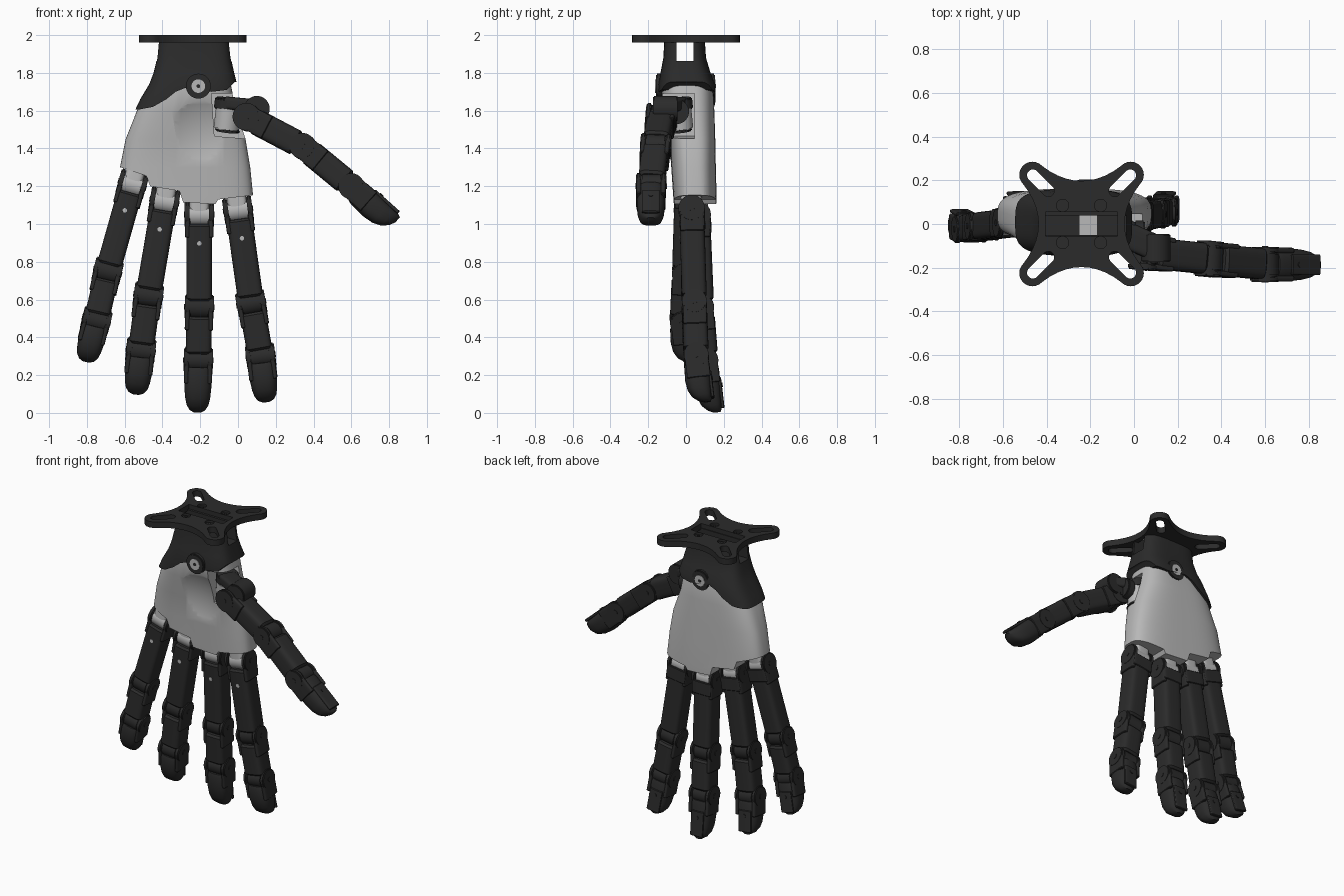
import bpy, bmesh
from math import cos, sin, pi, radians
from mathutils import Matrix, Vector

cube = bpy.data.objects.get("Cube")
if cube:
    bpy.data.objects.remove(cube)


def make_material(name, value):
    material = bpy.data.materials.new(name)
    material.use_nodes = True
    colour = (value, value, value, 1)
    material.diffuse_color = colour
    shader = next(n for n in material.node_tree.nodes if n.type == 'BSDF_PRINCIPLED')
    shader.inputs["Base Color"].default_value = colour
    return material


DARK = make_material("charcoal plastic", 0.024)
LIGHT = make_material("light grey shell", 0.48)
made = []


def finish(name, bm, material, matrix=None):
    if matrix:
        bm.transform(matrix)
    bmesh.ops.recalc_face_normals(bm, faces=bm.faces[:])
    mesh = bpy.data.meshes.new(name)
    bm.to_mesh(mesh)
    bm.free()
    mesh.materials.append(material)
    obj = bpy.data.objects.new(name, mesh)
    bpy.context.collection.objects.link(obj)
    made.append(obj)
    return obj


def loft(name, sections, material, matrix=None, power=3.0, count=32):
    """Rounded-rectangle sections: (height, u min, u max, v min, v max)."""
    bm = bmesh.new()
    rings = []
    for height, u0, u1, v0, v1 in sections:
        ring = []
        for i in range(count):
            angle = 2 * pi * (i + 0.5) / count
            c, s = cos(angle), sin(angle)
            u = abs(c) ** (2 / power) * (1 if c > 0 else -1)
            v = abs(s) ** (2 / power) * (1 if s > 0 else -1)
            ring.append(bm.verts.new(((u0 + u1 + u * (u1 - u0)) / 2,
                                      (v0 + v1 + v * (v1 - v0)) / 2, height)))
        rings.append(ring)
    for low, high in zip(rings, rings[1:]):
        for i in range(count):
            j = (i + 1) % count
            bm.faces.new((low[i], low[j], high[j], high[i]))
    bm.faces.new(rings[0])
    bm.faces.new(rings[-1])
    return finish(name, bm, material, matrix)


def block(name, start, end, half_u, half_v, material, matrix=None, edge=0.012):
    """Softened bar running along local z."""
    u, v = half_u - edge, half_v - edge
    return loft(name, [(start, -u, u, -v, v),
                       (start + edge, -half_u, half_u, -half_v, half_v),
                       (end - edge, -half_u, half_u, -half_v, half_v),
                       (end, -u, u, -v, v)], material, matrix, 4.5)


def disc(name, centre, axis, radius, length, material, matrix=None, bevel=0.006):
    bm = bmesh.new()
    bmesh.ops.create_cone(bm, cap_ends=True, segments=32, radius1=radius,
                          radius2=radius, depth=length)
    if bevel:
        rims = [e for e in bm.edges if abs(e.verts[0].co.z - e.verts[1].co.z) < 1e-5]
        bmesh.ops.bevel(bm, geom=rims, offset=bevel, segments=2, affect='EDGES')
    turn = Vector((0, 0, 1)).rotation_difference(Vector(axis)).to_matrix().to_4x4()
    place = Matrix.Translation(centre) @ turn
    return finish(name, bm, material, matrix @ place if matrix else place)


def prism(name, outline, low, high, material, upright=False):
    """Outline in xy pulled along z, or in xz pulled along y when upright."""
    bm = bmesh.new()
    base = bm.faces.new([bm.verts.new((a, low, b) if upright else (a, b, low))
                         for a, b in outline])
    pulled = bmesh.ops.extrude_face_region(bm, geom=[base])["geom"]
    step = (0, high - low, 0) if upright else (0, 0, high - low)
    bmesh.ops.translate(bm, vec=step, verts=[g for g in pulled if isinstance(g, bmesh.types.BMVert)])
    return finish(name, bm, material)


def box(name, x0, x1, y0, y1, z0, z1, material):
    return prism(name, [(x0, y0), (x1, y0), (x1, y1), (x0, y1)], z0, z1, material)


def cut(obj, cutter):
    modifier = obj.modifiers.new("cut", 'BOOLEAN')
    modifier.operation = 'DIFFERENCE'
    modifier.solver = 'EXACT'
    modifier.object = cutter
    bpy.context.view_layer.objects.active = obj
    bpy.ops.object.modifier_apply(modifier=modifier.name)
    made.remove(cutter)
    bpy.data.objects.remove(cutter)


# Palm shell with stepped knuckle edge, hollow and thumb recess
palm = loft("palm_shell", [
    (1.05, -.64, .085, -.06, .16), (1.15, -.64, .08, -.068, .162),
    (1.3, -.625, .065, -.078, .158), (1.45, -.595, .04, -.09, .155),
    (1.6, -.535, -.01, -.125, .15), (1.75, -.45, -.04, -.135, .142),
    (1.84, -.41, -.06, -.11, .1)], LIGHT, power=3.2, count=64)
cut(palm, prism("knuckle_cutter", [
    (-.8, 1.32), (-.62, 1.3), (-.485, 1.255), (-.465, 1.2), (-.31, 1.175),
    (-.29, 1.115), (-.12, 1.105), (-.105, 1.13), (.1, 1.155), (.3, 1.16),
    (.3, .9), (-.8, .9)], -1, 1, LIGHT, True))
ball = bmesh.new()
bmesh.ops.create_uvsphere(ball, u_segments=96, v_segments=64, radius=.5)
cut(palm, finish("hollow_cutter", ball, LIGHT, Matrix.Translation((-.18, -.57, 1.42))))
cut(palm, prism("thumb_cutter", [(-.125, 1.465), (.2, 1.44), (.2, 1.69), (-.14, 1.69)],
                -1, .045, LIGHT, True))

# Wrist cuff with a slanting hem and a slot through it
wrist = loft("wrist_cuff", [
    (1.56, -.565, .015, -.143, .163), (1.66, -.518, .005, -.146, .16),
    (1.74, -.47, -.005, -.146, .154), (1.8, -.447, -.02, -.135, .13),
    (1.88, -.428, -.038, -.12, .106), (1.97, -.42, -.048, -.115, .1)],
    DARK, power=3.6, count=64)
cut(wrist, prism("hem_cutter", [
    (-.7, 1.61), (-.53, 1.605), (-.45, 1.62), (-.38, 1.66), (-.33, 1.7),
    (-.28, 1.72), (-.14, 1.7), (-.06, 1.71), (-.02, 1.75), (.1, 1.78),
    (.1, 1.4), (-.7, 1.4)], -1, 1, DARK, True))
cut(wrist, box("slot_cutter", -1, 1, -.05, .04, 1.86, 2.1, DARK))
box("wrist_tongue", -.25, -.17, -.05, .04, 1.84, 1.863, LIGHT)

# Wrist pivot on both faces
for side, face in ((-1, -.16), (1, .153)):
    disc("pivot_ring", (-.21, face - side * .03, 1.73), (0, 1, 0), .066, .06, DARK)
    disc("pivot_cap", (-.21, face - side * .02, 1.73), (0, 1, 0), .042, .046, LIGHT)
    disc("pivot_dot", (-.21, face + side * .002, 1.73), (0, 1, 0), .01, .006, DARK, bevel=0)

# Four-armed mounting plate
CX = -.24
outline = []
for quarter in range(4):
    turn = Matrix.Rotation(quarter * pi / 2, 2)
    points = [(.225 + .06 * cos(radians(a)), .225 + .06 * sin(radians(a)))
              for a in range(-45, 136, 15)]
    points += [(.183 * k / 5, .197 + .07 * (k / 5) ** 2) for k in range(4, -5, -1)]
    outline += [turn @ Vector(p) for p in points]
plate = prism("mounting_plate", [(CX + p.x, p.y) for p in outline], 1.96, 2, DARK)
cut(plate, box("recess_cutter", CX - .165, CX + .165, -.055, .055, 1.9, 2.1, DARK))
for sx in (-1, 1):
    for sy in (-1, 1):
        along = Vector((sx, sy)).normalized()
        across = Vector((-along.y, along.x))
        slot = []
        for reach, start in ((.315, -90), (.215, 90)):
            for a in range(start, start + 181, 20):
                slot.append(along * (reach + .027 * cos(radians(a)))
                            + across * .027 * sin(radians(a)))
        cut(plate, prism("arm_slot", [(CX + p.x, p.y) for p in slot], 1.9, 2.1, DARK))
        spot = (CX + sx * .087, sy * .085, 2)
        cut(plate, disc("bolt_hole", spot, (0, 0, 1), .028, .03, DARK, bevel=0))
        disc("plate_bolt", (spot[0], spot[1], 1.985), (0, 0, 1), .016, .016, DARK)


def frame(start, end, axis):
    """Local x is the hinge axis, y the pad side, z runs along the bone."""
    along = (end - start).normalized()
    hinge = (axis - along * axis.dot(along)).normalized()
    pad = along.cross(hinge)
    matrix = Matrix((hinge, pad, along)).transposed().to_4x4()
    matrix.translation = start
    return matrix, (end - start).length


def digit(name, joints, axis, size=1.0, bracket=True):
    joints = [Vector(j) for j in joints]
    for i, bone in enumerate(("proximal", "middle", "tip")):
        matrix, length = frame(joints[i], joints[i + 1], Vector(axis))
        matrix = matrix @ Matrix.Scale(size, 4)
        length /= size
        label = name + "_" + bone
        # Hinge cheeks and screws
        radius = .07 if i == 0 else .066
        for side in (-1, 1):
            disc(label + "_cheek", (side * .064, 0, 0), (1, 0, 0), radius, .026, DARK, matrix)
            disc(label + "_screw", (side * .077, 0, 0), (1, 0, 0), .015, .006, DARK, matrix, 0)
            cheek = matrix @ Matrix.Translation((side * .062, 0, 0))
            block(label + "_fork", 0, .12, .013, .062, DARK, cheek, .004)
        # Hinge barrel, with a shell-coloured bracket and a back cover at the knuckle
        light = bracket and i == 0
        disc(label + "_barrel", (0, 0, 0), (1, 0, 0), .06, .106,
             LIGHT if light else DARK, matrix)
        if light:
            block("knuckle_bracket", -.1, .03, .052, .056, LIGHT, matrix)
            cover = matrix @ Matrix.Translation((0, -.06, 0))
            block(label + "_cover", .015, .1, .07, .01, DARK, cover, .004)
            disc(label + "_pin", (0, .065, .15), (0, 1, 0), .012, .006, LIGHT, matrix, 0)
        # Bone, or tapered fingertip with nail plate
        if i < 2:
            block(label + "_bone", .048, length - .035, .068, .066, DARK, matrix)
        else:
            taper = [(.12, .066, -.06, .062), (.2, .073, -.064, .07), (.5, .072, -.063, .075),
                     (.7, .067, -.06, .068), (.85, .058, -.056, .05),
                     (.95, .042, -.052, .02), (1, .02, -.046, -.01)]
            loft(label, [(t * length, -w, w, back, pad) for t, w, back, pad in taper],
                 DARK, matrix, 2.7)
            nail = matrix @ Matrix.Translation((0, -.06, 0))
            block(label + "_nail", .35 * length, .93 * length, .045, .009, DARK, nail, .004)
            disc(label + "_nail_screw", (0, -.07, .5 * length), (0, 1, 0), .012, .006,
                 DARK, matrix, 0)


# Fingers
ACROSS = (1, 0, 0)
digit("index", [(0, .03, 1.075), (.07, .045, .58), (.12, .055, .3), (.15, .085, .055)], ACROSS)
digit("middle", [(-.205, .062, 1.05), (-.205, .083, .56), (-.21, .105, .28), (-.215, .138, 0)], ACROSS)
digit("ring", [(-.39, .035, 1.12), (-.475, .04, .62), (-.515, .05, .33), (-.54, .085, .095)], ACROSS)
digit("little", [(-.56, .005, 1.21), (-.69, -.01, .75), (-.75, -.022, .49), (-.805, .005, .268)],
      ACROSS, .97)

# Thumb and its swivel base
digit("thumb", [(.05, -.13, 1.565), (.345, -.16, 1.41), (.6, -.185, 1.2), (.825, -.187, 1)],
      (0, -1, 0), 1.04, bracket=False)
SWIVEL = Vector((.12, -.1, 1)).normalized()
for part, height, radius, depth, material in (
        ("thumb_swivel", 1.56, .068, .12, LIGHT), ("thumb_swivel_cap", 1.635, .07, .06, DARK),
        ("thumb_swivel_foot", 1.495, .066, .016, DARK)):
    disc(part, (-.055, -.035, height), SWIVEL, radius, depth, material)
link, reach = frame(Vector((-.06, -.04, 1.64)), Vector((.1, -.11, 1.625)), Vector((0, -1, 0)))
block("thumb_link", 0, reach, .06, .035, DARK, link)
disc("thumb_side_hub", (.025, -.05, 1.595), (1, 0, 0), .066, .05, DARK)
disc("thumb_knob", (.1, -.11, 1.61), (0, 1, 0), .068, .13, DARK)

# Smooth shading with crisp edges
bpy.ops.object.select_all(action='DESELECT')
for obj in made:
    obj.select_set(True)
bpy.context.view_layer.objects.active = made[0]
bpy.ops.object.shade_smooth_by_angle(angle=radians(35))
